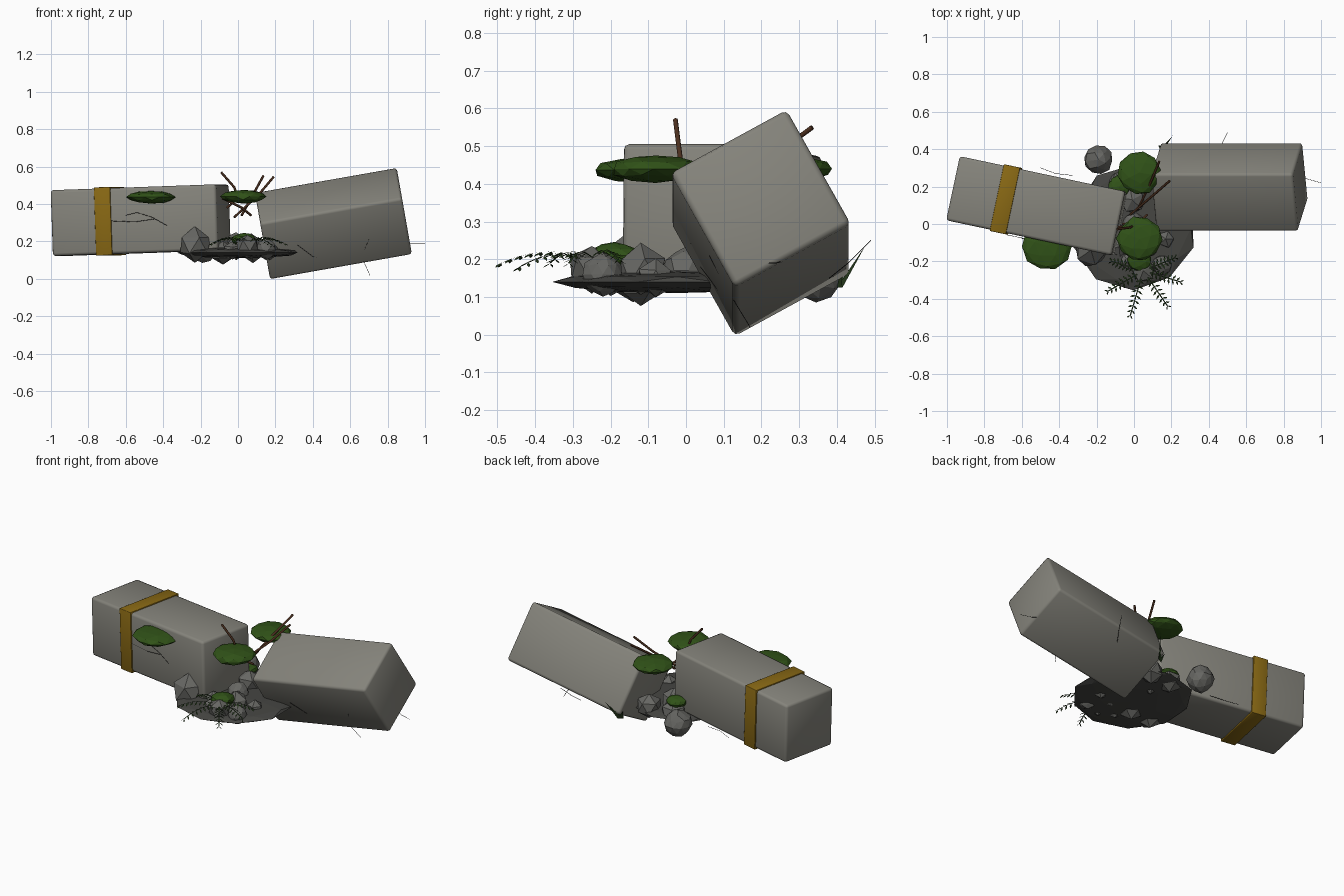
import bpy, bmesh, math, random
from mathutils import Vector, Matrix, Euler

if "Cube" in bpy.data.objects:
    bpy.data.objects.remove(bpy.data.objects["Cube"])

random.seed(4)


def material(name, rgb):
    m = bpy.data.materials.new(name)
    m.diffuse_color = (*rgb, 1)
    m.use_nodes = True
    m.node_tree.nodes["Principled BSDF"].inputs["Base Color"].default_value = m.diffuse_color
    return m


STONE = material("weathered_stone", (0.235, 0.23, 0.2))
ROCK = material("rubble_grey", (0.135, 0.135, 0.125))
SOIL = material("dark_soil", (0.06, 0.06, 0.055))
GOLD = material("gold_paint", (0.25, 0.14, 0.007))
MOSS = material("moss_green", (0.03, 0.085, 0.009))
LEAF = material("leaf_green", (0.02, 0.045, 0.012))
RUST = material("rust_brown", (0.07, 0.028, 0.013))
DARK = material("crack_dark", (0.015, 0.015, 0.015))


def finish(name, bm, mat=None):
    bmesh.ops.recalc_face_normals(bm, faces=bm.faces)
    me = bpy.data.meshes.new(name)
    bm.to_mesh(me)
    bm.free()
    ob = bpy.data.objects.new(name, me)
    bpy.context.collection.objects.link(ob)
    if mat:
        me.materials.append(mat)
    return ob


def block(name, size, loc, rot, bevel=0.015, mat=STONE):
    bm = bmesh.new()
    bmesh.ops.create_cube(bm, size=1, matrix=Matrix.Diagonal((*size, 1)))
    bmesh.ops.bevel(bm, geom=bm.edges[:], offset=bevel, segments=2, profile=0.5, affect='EDGES')
    ob = finish(name, bm, mat)
    ob.location = loc
    ob.rotation_euler = [math.radians(a) for a in rot]
    bpy.ops.object.select_all(action='DESELECT')
    ob.select_set(True)
    bpy.context.view_layer.objects.active = ob
    bpy.ops.object.shade_smooth_by_angle(angle=math.radians(50))
    return ob


def lump(name, loc, radii, sub=1, mat=ROCK, jitter=0.08):
    bm = bmesh.new()
    bmesh.ops.create_icosphere(bm, subdivisions=sub, radius=1)
    for v in bm.verts:
        v.co *= 1 + random.uniform(-jitter, jitter)
    spin = random.uniform(0, 6.28)
    bm.transform(Matrix.Translation(loc) @ Matrix.Diagonal((*radii, 1)) @ Matrix.Rotation(spin, 4, 'Z'))
    return finish(name, bm, mat)


def rod(name, pts, radius, mat, sides=2):
    cu = bpy.data.curves.new(name, 'CURVE')
    cu.dimensions = '3D'
    cu.bevel_depth = radius
    cu.bevel_resolution = sides
    cu.use_fill_caps = True
    sp = cu.splines.new('POLY')
    sp.points.add(len(pts) - 1)
    for p, c in zip(sp.points, pts):
        p.co = (*c, 1)
    cu.materials.append(mat)
    ob = bpy.data.objects.new(name, cu)
    bpy.context.collection.objects.link(ob)


# Two broken column pieces and the painted band
left_rot = (0, -2, -12)
left_c = Vector((-0.52, 0.096, 0.314))
block("left_column", (0.905, 0.35, 0.352), left_c, left_rot)
axis = Euler([math.radians(a) for a in left_rot]).to_matrix() @ Vector((1, 0, 0))
block("painted_band", (0.088, 0.365, 0.365), left_c + axis * -0.168, left_rot, 0.003, GOLD)
block("right_column", (0.77, 0.352, 0.352), (0.51, 0.198, 0.296), (29, -10, 0))

# Thin bed of soil between the pieces
lump("rubble_bed", (0, -0.02, 0.14), (0.335, 0.335, 0.03), 2, SOIL, 0.03)

# Rubble stones: x, y, z, radius, subdivision
for i, (x, y, z, r, s) in enumerate([
        (-0.23, -0.14, 0.18, 0.095, 1), (-0.08, -0.12, 0.14, 0.065, 1),
        (0.05, -0.25, 0.175, 0.065, 1), (0.15, -0.22, 0.16, 0.055, 2),
        (-0.19, 0.345, 0.165, 0.075, 2), (-0.01, 0.13, 0.18, 0.075, 1),
        (-0.07, 0.22, 0.16, 0.07, 1), (0.07, -0.12, 0.17, 0.07, 1),
        (0.0, 0.0, 0.17, 0.06, 2), (0.08, 0.24, 0.16, 0.07, 1),
        (-0.03, -0.2, 0.15, 0.05, 1), (0.17, -0.08, 0.15, 0.05, 1)]):
    lump(f"stone_{i}", (x, y, z), (r, r, r), s)

# Flattened moss cushions
for i, (x, y, z, r, h) in enumerate([
        (0.03, 0.275, 0.44, 0.115, 0.035), (0.03, -0.08, 0.44, 0.12, 0.036),
        (-0.465, -0.115, 0.437, 0.13, 0.034), (0.03, -0.19, 0.21, 0.065, 0.035),
        (-0.08, 0.2, 0.215, 0.06, 0.03)]):
    lump(f"moss_{i}", (x, y, z), (r, r, h), 2, MOSS, 0.05)

# Bent rusty reinforcing rods
for i, pts in enumerate([
        [(-0.09, -0.028, 0.57), (-0.02, -0.018, 0.49), (0.0, -0.01, 0.43), (-0.06, 0.0, 0.38)],
        [(0.19, 0.23, 0.545), (0.11, 0.16, 0.45), (-0.02, 0.05, 0.33)],
        [(0.135, 0.335, 0.55), (0.08, 0.2, 0.45), (0.02, 0.08, 0.34)],
        [(-0.10, -0.02, 0.44), (0.02, 0.0, 0.38), (0.07, 0.05, 0.34)]]):
    rod(f"rebar_{i}", pts, 0.0065, RUST)

# Fern: arching fronds with paired leaflets
bm = bmesh.new()
root = Vector((0.05, -0.25, 0.20))
for tip in [(-0.02, -0.49, 0.19), (0.18, -0.44, 0.18), (0.25, -0.31, 0.19), (0.22, -0.18, 0.2),
            (-0.14, -0.36, 0.19), (-0.12, -0.2, 0.2), (0.06, -0.09, 0.19)]:
    span = Vector(tip) - root
    side = span.cross(Vector((0, 0, 1))).normalized()
    along = span.normalized()
    spine = [root + span * t + Vector((0, 0, 0.1 * t * (1 - t))) for t in [k / 9 for k in range(10)]]
    for k in range(9):
        a, b = spine[k], spine[k + 1]
        w = side * 0.003
        bm.faces.new([bm.verts.new(p) for p in (a - w, b - w, b + w, a + w)])
        reach = 0.028 * math.sin(math.pi * (k + 1.5) / 11) + 0.004
        for s in (-1, 1):
            end = b + side * s * reach + along * 0.012 - Vector((0, 0, 0.012))
            mid = (b + end) / 2
            bm.faces.new([bm.verts.new(p) for p in (b, mid + along * 0.006, end, mid - along * 0.006)])
finish("fern", bm, LEAF)

# Grass blades at the back
bm = bmesh.new()
for x, y, z in [(0.21, 0.475, 0.235), (0.13, 0.42, 0.18), (0.17, 0.41, 0.17)]:
    bm.faces.new([bm.verts.new(p) for p in ((0.14, 0.40, 0.125), (0.17, 0.415, 0.125), (x, y, z))])
finish("grass_tuft", bm, LEAF)

# Surface cracks
for i, pts in enumerate([
        [(-0.6, -0.079, 0.34), (-0.54, -0.087, 0.355), (-0.46, -0.103, 0.33), (-0.38, -0.118, 0.285)],
        [(-0.68, -0.058, 0.31), (-0.55, -0.085, 0.305), (-0.45, -0.105, 0.32)],
        [(0.32, 0.038, 0.18), (0.4, 0.083, 0.12), (0.5, 0.105, 0.1)],
        [(0.7, 0.062, 0.21), (0.66, 0.109, 0.12), (0.705, 0.17, 0.02)],
        [(0.44, 0.38, 0.15), (0.47, 0.43, 0.19), (0.5, 0.49, 0.25)],
        [(0.86, 0.27, 0.2), (0.93, 0.24, 0.19), (1.0, 0.22, 0.19)],
        [(-0.5, 0.3, 0.14), (-0.42, 0.27, 0.15), (-0.33, 0.26, 0.15)]]):
    rod(f"crack_{i}", pts, 0.0012, DARK, 0)
